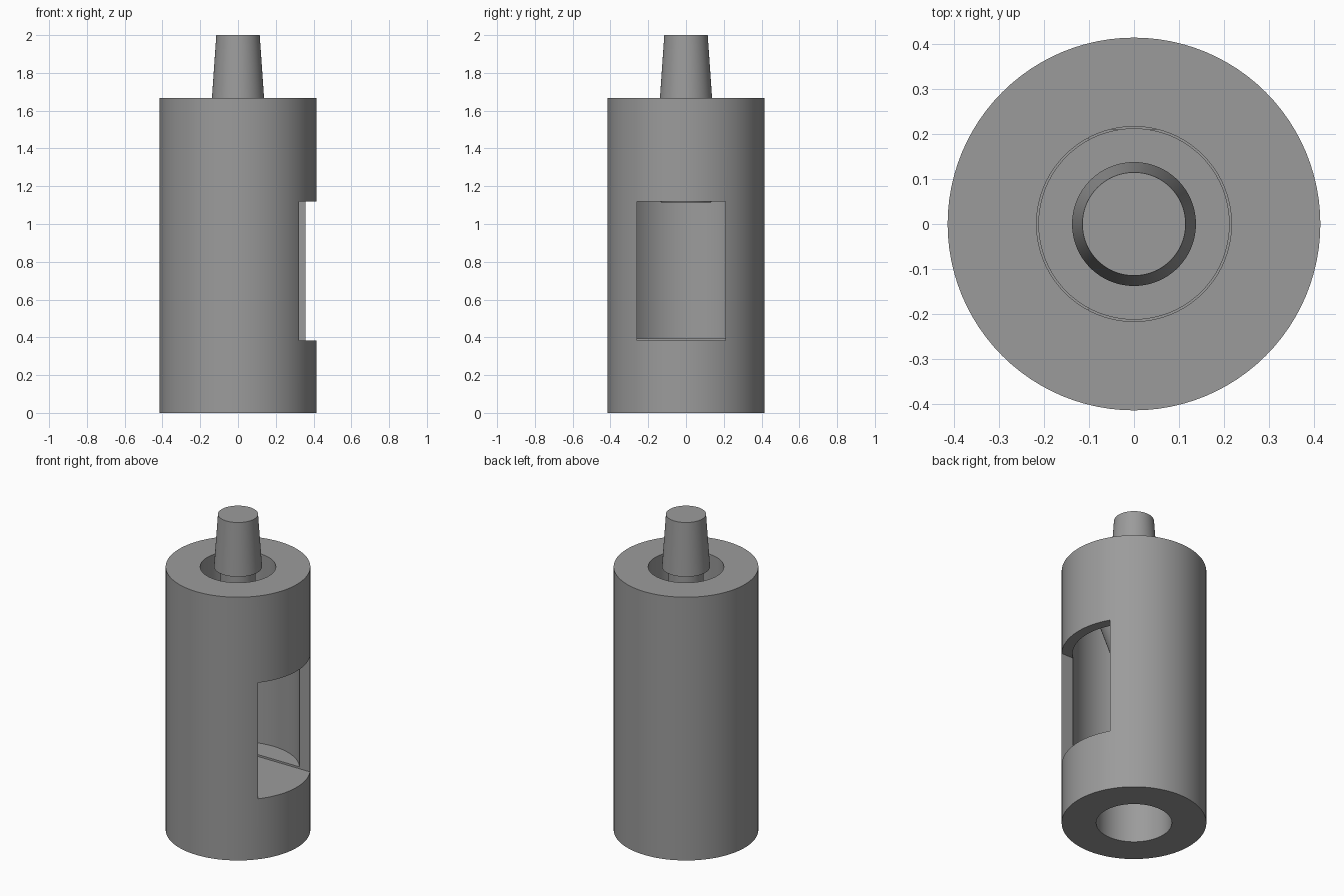
import bpy, bmesh, math

if "Cube" in bpy.data.objects:
    bpy.data.objects.remove(bpy.data.objects["Cube"])

SEGMENTS = 96

grey = bpy.data.materials.new("plain grey")
grey.diffuse_color = (0.33, 0.33, 0.33, 1)
grey.use_nodes = True
grey.node_tree.nodes["Principled BSDF"].inputs["Base Color"].default_value = grey.diffuse_color


def lathe(name, profile):
    """Spin an (r, z) profile, running from axis to axis, around z."""
    bm = bmesh.new()
    verts = [bm.verts.new((r, 0, z)) for r, z in profile]
    edges = [bm.edges.new(pair) for pair in zip(verts, verts[1:])]
    bmesh.ops.spin(bm, geom=verts + edges, cent=(0, 0, 0), axis=(0, 0, 1),
                   angle=math.tau, steps=SEGMENTS, use_duplicate=False)
    bmesh.ops.remove_doubles(bm, verts=bm.verts, dist=1e-4)
    bmesh.ops.recalc_face_normals(bm, faces=bm.faces)
    mesh = bpy.data.meshes.new(name)
    bm.to_mesh(mesh)
    bm.free()
    mesh.materials.append(grey)
    obj = bpy.data.objects.new(name, mesh)
    bpy.context.collection.objects.link(obj)
    return obj


def smooth(obj):
    bpy.ops.object.select_all(action='DESELECT')
    obj.select_set(True)
    bpy.context.view_layer.objects.active = obj
    bpy.ops.object.shade_smooth_by_angle(angle=math.radians(30))


# Hollow body: blind hole below, chamber inside, open bore above
body = lathe("body", [(0, 0.28), (0.217, 0.28), (0.217, 0), (0.415, 0),
                      (0.415, 1.667), (0.217, 1.667), (0.217, 1.48),
                      (0.353, 1.48), (0.353, 0.395), (0, 0.395)])

# Side window, cut slightly below the chamber floor
x0, x1, y0, y1, z0, z1 = -0.1, 0.6, -0.26, 0.21, 0.383, 1.118
bpy.ops.mesh.primitive_cube_add(
    size=1, location=((x0 + x1) / 2, (y0 + y1) / 2, (z0 + z1) / 2))
cutter = bpy.context.object
cutter.name = "window_cutter"
cutter.scale = (x1 - x0, y1 - y0, z1 - z0)
cutter.data.materials.append(grey)
bpy.context.view_layer.update()

cut = body.modifiers.new("window", 'BOOLEAN')
cut.operation = 'DIFFERENCE'
cut.solver = 'EXACT'
cut.object = cutter
bpy.context.view_layer.objects.active = body
bpy.ops.object.modifier_apply(modifier=cut.name)
bpy.data.objects.remove(cutter)
smooth(body)

# Tapered plug in the bore, with a thin stem and the tip above it
plug = lathe("plug", [(0, 1.115), (0.133, 1.115), (0.213, 1.36),
                      (0.213, 1.46), (0.1, 1.46), (0.1, 1.667),
                      (0.138, 1.667), (0.115, 2.0), (0, 2.0)])
smooth(plug)
